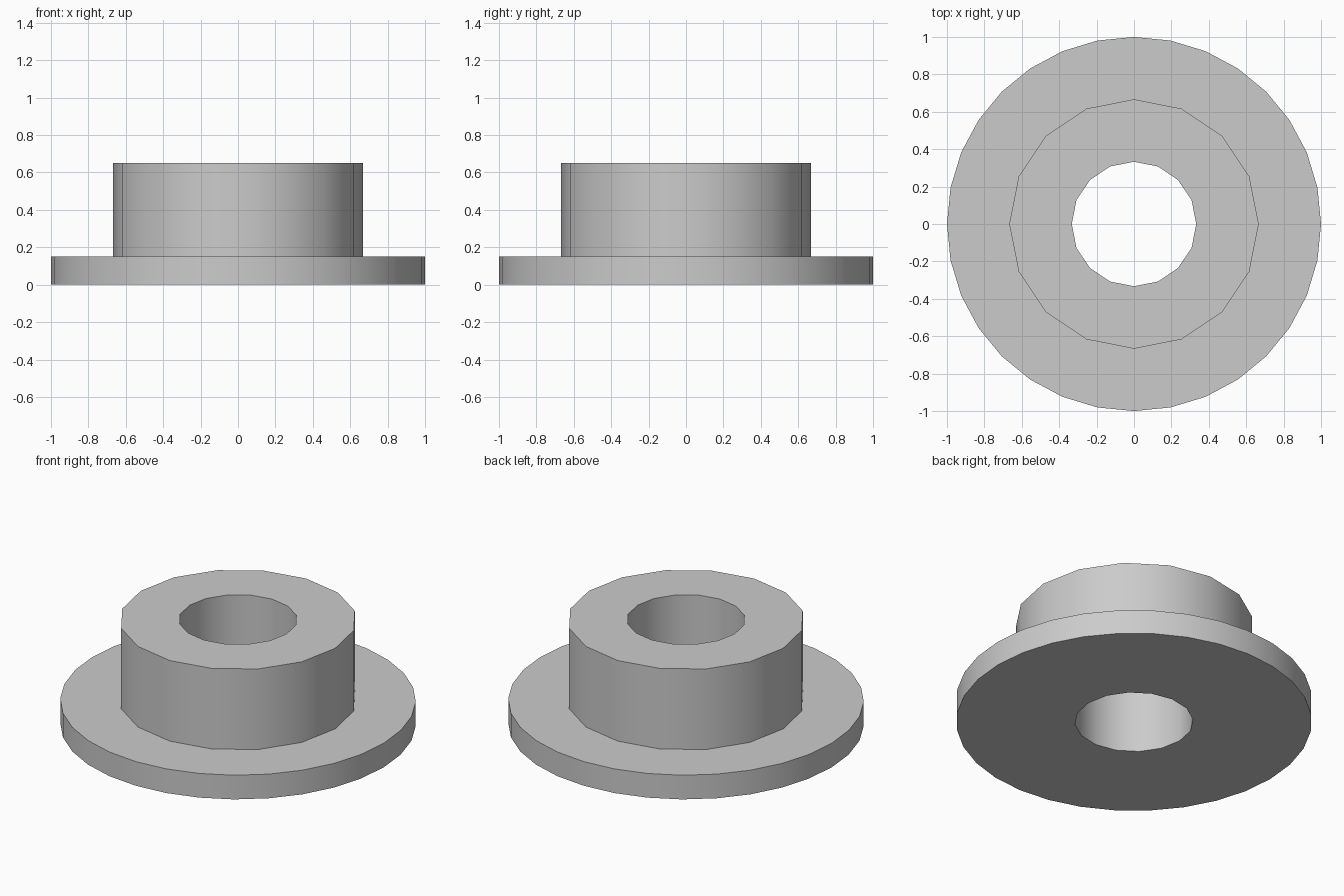
import bpy
import bmesh
from math import cos, sin, pi, radians

cube = bpy.data.objects.get("Cube")
if cube:
    bpy.data.objects.remove(cube, do_unlink=True)

grey = bpy.data.materials.new("plain grey")
grey.use_nodes = True
colour = (0.6, 0.6, 0.6, 1)
grey.diffuse_color = colour
grey.node_tree.nodes["Principled BSDF"].inputs["Base Color"].default_value = colour

FLANGE_R, HUB_R, BORE_R = 1.0, 0.667, 0.333
FLANGE_TOP, HUB_TOP = 0.15, 0.65
SIDES = 16

bm = bmesh.new()


def ring(radius, z, sides):
    return [bm.verts.new((radius * cos(2 * pi * i / sides),
                          radius * sin(2 * pi * i / sides), z))
            for i in range(sides)]


def skin(a, b):
    """Join two rings whose vertex counts may differ by a whole factor."""
    n = min(len(a), len(b))
    ka, kb = len(a) // n, len(b) // n
    for i in range(n):
        edge_a = [a[(i * ka + j) % len(a)] for j in range(ka + 1)]
        edge_b = [b[(i * kb + j) % len(b)] for j in range(kb + 1)]
        bm.faces.new(edge_a + edge_b[::-1])


# Closed section: flange rim has twice as many sides as the hub and bore
rings = [
    ring(BORE_R, 0, SIDES),
    ring(FLANGE_R, 0, SIDES * 2),
    ring(FLANGE_R, FLANGE_TOP, SIDES * 2),
    ring(HUB_R, FLANGE_TOP, SIDES),
    ring(HUB_R, HUB_TOP, SIDES),
    ring(BORE_R, HUB_TOP, SIDES),
]
for i, r in enumerate(rings):
    skin(r, rings[(i + 1) % len(rings)])
bmesh.ops.recalc_face_normals(bm, faces=bm.faces)

mesh = bpy.data.meshes.new("flanged_bushing")
bm.to_mesh(mesh)
bm.free()
mesh.materials.append(grey)
bushing = bpy.data.objects.new("flanged_bushing", mesh)
bpy.context.collection.objects.link(bushing)

# Smooth round walls, crisp rims
bpy.ops.object.select_all(action="DESELECT")
bushing.select_set(True)
bpy.context.view_layer.objects.active = bushing
bpy.ops.object.shade_smooth_by_angle(angle=radians(30))
